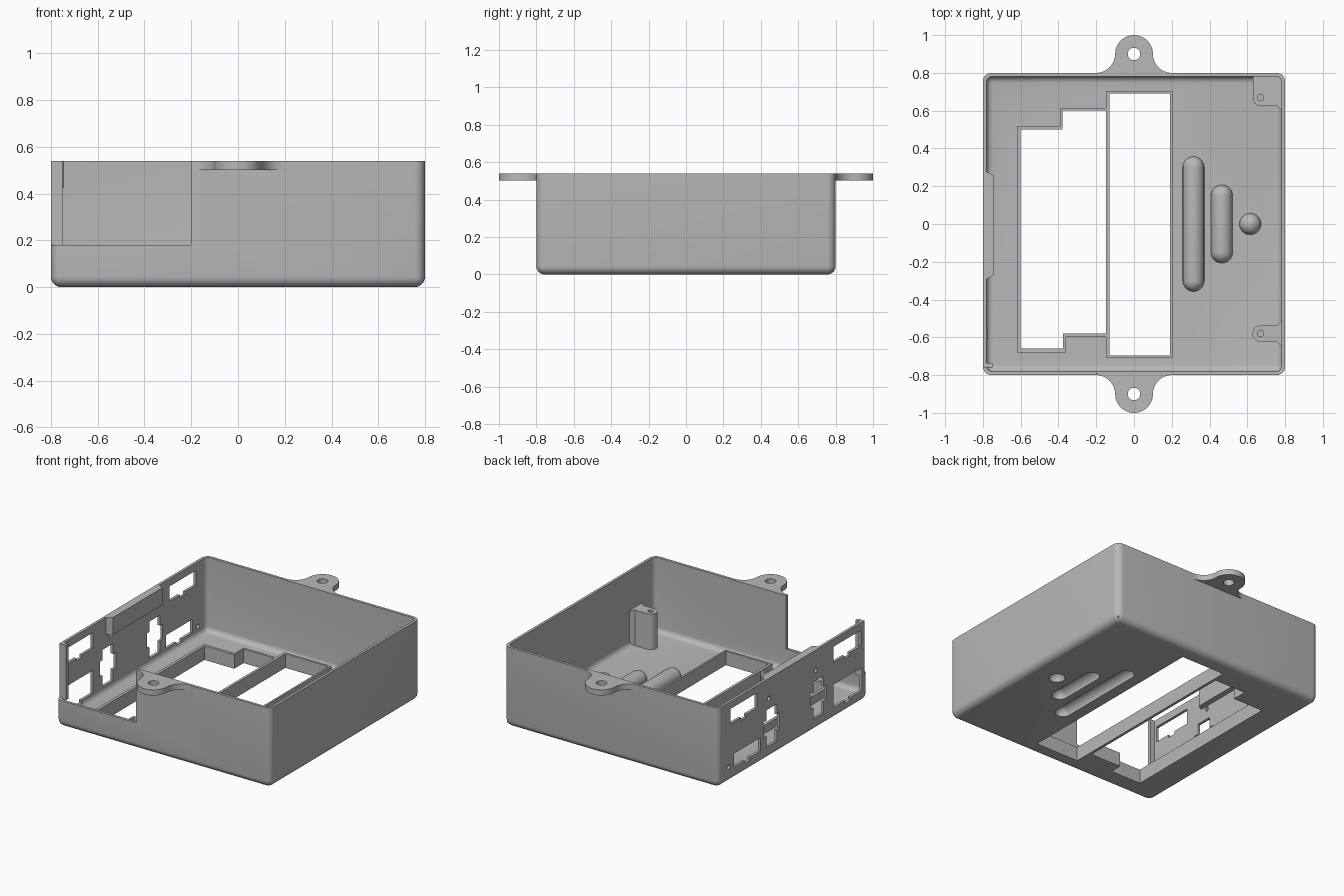
import bpy, bmesh, math
from mathutils import Vector, Matrix

if "Cube" in bpy.data.objects:
    bpy.data.objects.remove(bpy.data.objects["Cube"])

grey = bpy.data.materials.new("plain_grey")
grey.diffuse_color = (0.48, 0.48, 0.48, 1)
grey.use_nodes = True
grey.node_tree.nodes["Principled BSDF"].inputs["Base Color"].default_value = grey.diffuse_color


def to_object(bm, name):
    bmesh.ops.recalc_face_normals(bm, faces=bm.faces)
    me = bpy.data.meshes.new(name)
    bm.to_mesh(me)
    bm.free()
    ob = bpy.data.objects.new(name, me)
    me.materials.append(grey)
    bpy.context.collection.objects.link(ob)
    return ob


def box(name, x, y, z, radius=0):
    """Box from ranges; radius rounds the upright and bottom edges."""
    bm = bmesh.new()
    bmesh.ops.create_cube(bm, size=1)
    for v in bm.verts:
        v.co = Vector([r[0] if c < 0 else r[1] for c, r in zip(v.co, (x, y, z))])
    if radius:
        edges = [e for e in bm.edges if min(v.co.z for v in e.verts) < z[1] - 1e-6]
        bmesh.ops.bevel(bm, geom=edges, offset=radius, segments=6, profile=0.5, affect='EDGES')
    return to_object(bm, name)


def prism(name, pts, z0, z1):
    """Upright prism over a plan outline."""
    bm = bmesh.new()
    f = bm.faces.new([bm.verts.new((x, y, z0)) for x, y in pts])
    ext = bmesh.ops.extrude_face_region(bm, geom=[f])
    for v in ext["geom"]:
        if isinstance(v, bmesh.types.BMVert):
            v.co.z = z1
    return to_object(bm, name)


def arc(cx, cy, r, a0, a1, n=12):
    return [(cx + r * math.cos(math.radians(a0 + (a1 - a0) * i / n)),
             cy + r * math.sin(math.radians(a0 + (a1 - a0) * i / n))) for i in range(n + 1)]


def disc(name, x, y, r, z0, z1):
    return prism(name, arc(x, y, r, 0, 345, 23), z0, z1)


def capsule(name, x, half, r, z):
    """Rounded bar along y: a sphere with its halves pulled apart."""
    bm = bmesh.new()
    bmesh.ops.create_uvsphere(bm, u_segments=24, v_segments=16, radius=r,
                              matrix=Matrix.Rotation(math.pi / 2, 4, 'X'))
    if half:
        bmesh.ops.bisect_plane(bm, geom=bm.verts[:] + bm.edges[:] + bm.faces[:],
                               plane_co=(0, 0, 0), plane_no=(0, 1, 0), clear_inner=True)
        rim = [e for e in bm.edges if e.is_boundary]
        bmesh.ops.translate(bm, verts=bm.verts, vec=(0, half, 0))
        ext = bmesh.ops.extrude_edge_only(bm, edges=rim)
        for v in ext["geom"]:
            if isinstance(v, bmesh.types.BMVert):
                v.co.y = 0
        bmesh.ops.mirror(bm, geom=bm.verts[:] + bm.edges[:] + bm.faces[:], axis='Y', merge_dist=1e-4)
        bmesh.ops.remove_doubles(bm, verts=bm.verts, dist=1e-4)
    bmesh.ops.translate(bm, verts=bm.verts, vec=(x, 0, z))
    return to_object(bm, name)


def combine(ob, others, op='DIFFERENCE'):
    for o in others:
        m = ob.modifiers.new("bool", 'BOOLEAN')
        m.object, m.operation, m.solver = o, op, 'EXACT'
        bpy.context.view_layer.objects.active = ob
        bpy.ops.object.modifier_apply(modifier=m.name)
        bpy.data.objects.remove(o)


H, FLOOR = 0.54, 0.04

# open case
case = box("case", (-.8, .8), (-.8, .8), (0, H), .045)
combine(case, [box("cavity", (-.782, .782), (-.782, .782), (FLOOR, H + .1), .035)])

# embossed grip bars in the floor, hollow underneath
bars = [(.315, .30), (.465, .15), (.615, 0)]
combine(case, [capsule("bump", x, h, .057, .04) for x, h in bars], 'UNION')
combine(case, [capsule("hollow", x, h, .05, 0) for x, h in bars])

# framed floor openings: (outer outline, inner outline)
stepped_out = [(-.62, -.68), (-.36, -.68), (-.36, -.597), (-.14, -.597),
               (-.14, .615), (-.39, .615), (-.39, .52), (-.62, .52)]
stepped_in = [(-.60, -.66), (-.375, -.66), (-.375, -.58), (-.148, -.58),
              (-.148, .60), (-.378, .60), (-.378, .50), (-.60, .50)]
long_out = [(-.148, -.71), (.203, -.71), (.203, .705), (-.148, .705)]
long_in = [(-.13, -.695), (.19, -.695), (.19, .69), (-.13, .69)]
combine(case, [prism("frame", p, .01, .095) for p in (stepped_out, long_out)], 'UNION')
combine(case, [prism("opening", p, -.1, .3) for p in (stepped_in, long_in)])

# front corner cutout, leaving a post at the end of the left wall
combine(case, [box("front_cutout", (-.9, -.2), (-.9, -.76), (.18, .7)),
               box("front_cutout_inner", (-.75, -.2), (-.77, -.74), (.18, .7))])
box("corner_post", (-.8, -.75), (-.76, -.735), (.17, H))

# socket holes in the left wall: (y range, z range)
sockets = [((-.72, -.43), (.385, .49)), ((-.73, -.43), (.08, .235)),
           ((.385, .67), (.39, .49)), ((.35, .63), (.085, .175))]
cuts = [box("socket", (-.9, -.7), y, z) for y, z in sockets]
for y, z in sockets:
    c = (y[0] + y[1]) / 2
    cuts.append(box("key_notch", (-.9, -.7), (c - .03, c + .03), (z[0] - .02, z[0] + .02)))
for c in (-.27, .23):
    cuts.append(box("switch_slot", (-.9, -.7), (c - .055, c + .055), (.085, .335)))
    cuts.append(box("switch_ears", (-.9, -.7), (c - .085, c + .085), (.16, .265)))
for y, z in ((-.24, .405), (.26, .405), (.69, .105)):
    pin = disc("pin_hole", 0, 0, .015, -.1, .1)
    pin.data.transform(Matrix.Translation((-.8, y, z)) @ Matrix.Rotation(math.pi / 2, 4, 'Y'))
    cuts.append(pin)
combine(case, cuts)

# thick rim on the left wall
prism("wall_rim", [(-.79, -.295), (-.765, -.285), (-.745, -.27),
                   (-.745, .26), (-.765, .27), (-.79, .28)], .425, H)

# screw bosses along the right wall
front_boss = prism("front_boss", arc(.67, -.58, .043, 90, 270) + [(.755, -.623), (.785, -.65),
                   (.785, -.51), (.755, -.537)], .02, .28)
back_boss = prism("back_boss", [(.63, .785)] + arc(.67, .665, .04, 180, 270, 6)
                  + [(.755, .625), (.785, .60), (.785, .785)], .02, .28)
for boss, y in ((front_boss, -.58), (back_boss, .67)):
    combine(boss, [disc("screw_hole", .67, y, .017, .15, .4)])

# mounting ears front and back
for s, name in ((1, "back_ear"), (-1, "front_ear")):
    pts = (arc(-.2, .9, .1, -90, 0) + arc(0, .9, .1, 180, 0, 24)[1:-1]
           + arc(.2, .9, .1, 180, 270) + [(.2, .785), (-.2, .785)])
    ear = prism(name, [(x, s * y) for x, y in pts], .502, H)
    combine(ear, [disc("ear_hole", 0, s * .9, .033, .4, .7)])

# smooth the rounded areas, keep edges sharp
bpy.ops.object.select_all(action='DESELECT')
for ob in bpy.context.scene.objects:
    ob.select_set(True)
bpy.context.view_layer.objects.active = case
bpy.ops.object.shade_smooth_by_angle(angle=math.radians(30))
